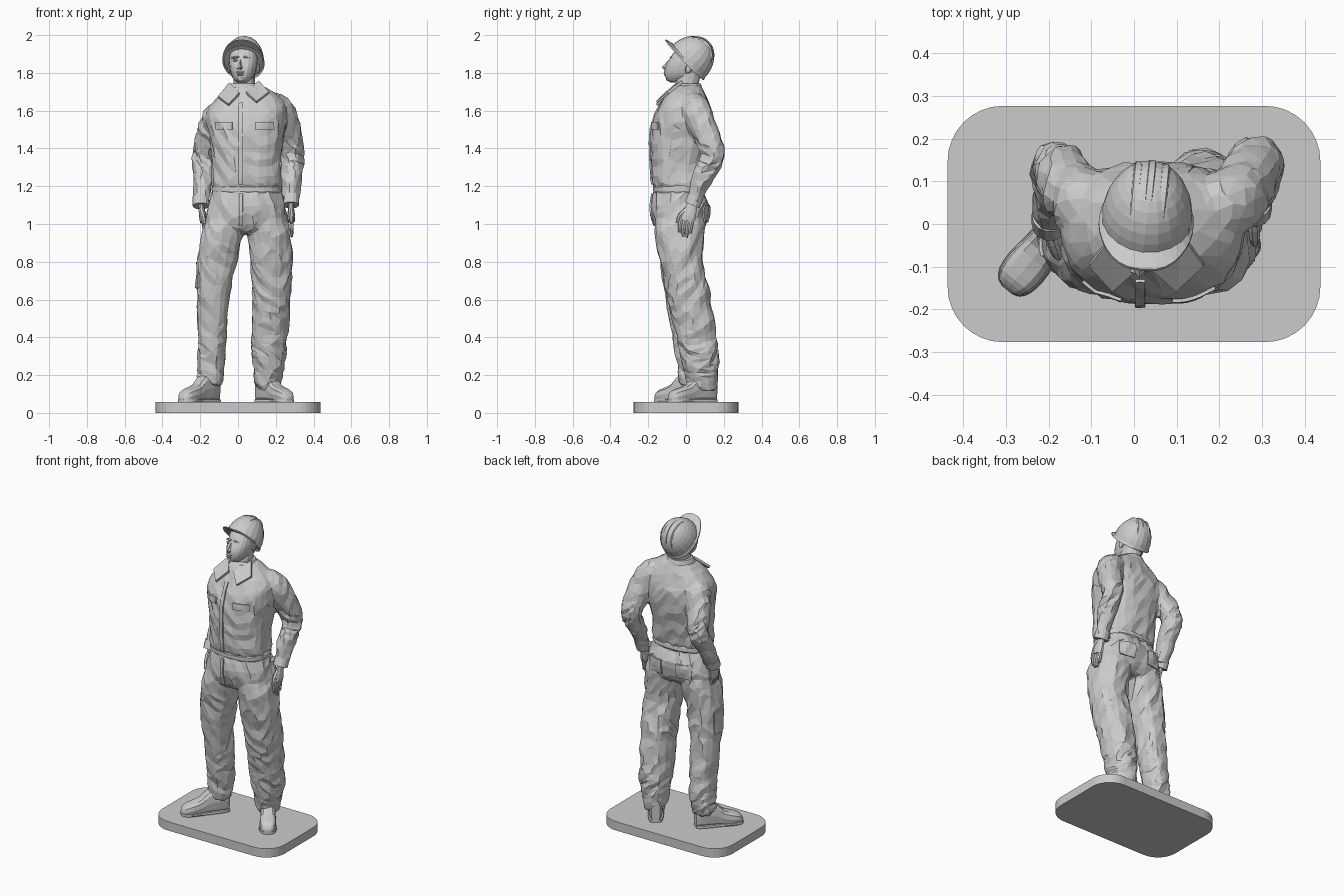
import bpy, bmesh, math
from mathutils import Vector, Euler, noise
from mathutils.bvhtree import BVHTree

if "Cube" in bpy.data.objects:
    bpy.data.objects.remove(bpy.data.objects["Cube"])

TAU = 2 * math.pi


def make(name, verts, faces):
    me = bpy.data.meshes.new(name)
    bm = bmesh.new()
    vs = [bm.verts.new(v) for v in verts]
    for f in faces:
        bm.faces.new([vs[i] for i in f])
    bmesh.ops.recalc_face_normals(bm, faces=bm.faces)
    bm.to_mesh(me)
    bm.free()
    ob = bpy.data.objects.new(name, me)
    bpy.context.collection.objects.link(ob)
    return ob


def loft(name, rings, caps=True):
    n = len(rings[0])
    faces = [(k * n + i, k * n + (i + 1) % n, (k + 1) * n + (i + 1) % n, (k + 1) * n + i)
             for k in range(len(rings) - 1) for i in range(n)]
    if caps:
        faces += [tuple(range(n)), tuple(range((len(rings) - 1) * n, len(rings) * n))]
    return make(name, [v for r in rings for v in r], faces)


def ring(c, u, v, ru, rv, seg, p=2.0):
    out = []
    for i in range(seg):
        ca, sa = math.cos(TAU * i / seg), math.sin(TAU * i / seg)
        out.append(Vector(c) + Vector(u) * math.copysign(abs(ca) ** (2 / p), ca) * ru
                   + Vector(v) * math.copysign(abs(sa) ** (2 / p), sa) * rv)
    return out


def smooth_rows(rows, sub):
    # Catmull-Rom through the given rows
    out = []
    for k in range(len(rows) - 1):
        q = [rows[max(k - 1, 0)], rows[k], rows[k + 1], rows[min(k + 2, len(rows) - 1)]]
        for s in range(sub):
            t = s / sub
            out.append([0.5 * (2 * b + (c - a) * t + (2 * a - 5 * b + 4 * c - d) * t * t
                               + (3 * b - a - 3 * c + d) * t ** 3) for a, b, c, d in zip(*q)])
    return out + [list(rows[-1])]


def body(name, rows, seg=18, p=2.3, sub=3):
    # rows: z, x min, x max, y min, y max
    return loft(name, [ring(((a + b) / 2, (c + d) / 2, z), (1, 0, 0), (0, 1, 0), (b - a) / 2, (d - c) / 2, seg, p)
                       for z, a, b, c, d in smooth_rows(rows, sub)])


def tube(name, pts, seg=12, sub=3, flat=1.0):
    # pts: x, y, z, radius
    rows = smooth_rows(pts, sub)
    rings = []
    for i, r in enumerate(rows):
        t = (Vector(rows[min(i + 1, len(rows) - 1)][:3]) - Vector(rows[max(i - 1, 0)][:3])).normalized()
        u = t.cross(Vector((0, 1, 0))).normalized()
        rings.append(ring(r[:3], u, t.cross(u), r[3] * flat, r[3], seg, 2.1))
    return loft(name, rings)


# Base plate with rounded corners
rr, bx, by = 0.13, 0.437, 0.277
outline = [(sx * (bx - rr) + rr * math.cos(a0 + j * math.pi / 16), sy * (by - rr) + rr * math.sin(a0 + j * math.pi / 16))
           for sx, sy, a0 in ((1, 1, 0), (-1, 1, TAU / 4), (-1, -1, TAU / 2), (1, -1, TAU * .75)) for j in range(9)]
loft("base_plate", [[(x, y, z) for x, y in outline] for z in (0, 0.057)])

# Boots with soles, toes turned out: distance, half width, height
BOOT = [(-.008, .026, .14), (.01, .036, .15), (.06, .043, .155), (.12, .043, .14), (.16, .045, .10),
        (.21, .049, .08), (.25, .044, .066), (.272, .03, .045), (.28, .012, .028)]


def boot(side, heel, toe):
    h = Vector((*heel, 0))
    d = (Vector((*toe, 0)) - h).normalized()
    s = d.cross(Vector((0, 0, 1)))
    for part, grow, p in (("boot", 0, 2.8), ("sole", .003, 6)):
        rows = [(t, w + grow, .018 if grow else hh) for t, w, hh in smooth_rows(BOOT, 2)]
        loft(part + side, [ring(h + d * t + Vector((0, 0, .055 + hh / 2)), s, (0, 0, 1), w, hh / 2, 12, p)
                           for t, w, hh in rows])


boot("_right", (-.118, .06), (-.298, -.155))
boot("_left", (.115, .145), (.262, -.07))

# Coveralls: trouser legs, seat, jacket and sleeves
leg_r = body("leg_right", [
    (.14, -.205, -.09, -.02, .085), (.17, -.22, -.08, -.04, .10), (.26, -.215, -.07, -.05, .115),
    (.4, -.213, -.06, -.075, .105), (.6, -.218, -.047, -.11, .085), (.8, -.217, -.005, -.14, .08),
    (.95, -.195, .03, -.165, .09), (1.06, -.15, .03, -.15, .09)], 16, 2.3, 4)
leg_l = body("leg_left", [
    (.12, .105, .215, .025, .155), (.16, .088, .228, .005, .168), (.26, .075, .25, -.02, .175),
    (.4, .07, .265, -.05, .165), (.6, .075, .28, -.10, .138), (.8, .065, .29, -.14, .09),
    (.95, .05, .283, -.165, .10), (1.06, .04, .245, -.155, .10)], 16, 2.3, 4)
seat = body("seat", [
    (.95, -.06, .14, -.11, .06), (.975, -.155, .24, -.155, .095), (1.02, -.178, .265, -.175, .115),
    (1.1, -.157, .252, -.186, .122), (1.17, -.137, .232, -.172, .09), (1.21, -.128, .224, -.16, .083)], 22, 2.4, 2)
jacket = body("jacket", [
    (1.185, -.13, .225, -.163, .085), (1.22, -.14, .236, -.178, .1), (1.32, -.138, .23, -.184, .115),
    (1.45, -.148, .24, -.188, .142), (1.55, -.17, .26, -.174, .145), (1.62, -.163, .248, -.142, .13),
    (1.68, -.115, .195, -.112, .105), (1.73, -.05, .115, -.075, .08)], 24, 2.5, 3)
for v in jacket.data.vertices:
    v.co.z += .1 * (v.co.x - .035) * min(1, max(0, (v.co.z - 1.45) / .15))
arm_l = tube("sleeve_left", [(.16, .03, 1.625, .075), (.22, .05, 1.605, .079), (.255, .085, 1.53, .073), (.28, .13, 1.42, .067),
                             (.287, .14, 1.35, .063), (.286, .09, 1.25, .056), (.28, .04, 1.12, .042)], 14)
arm_r = tube("sleeve_right", [(-.07, .02, 1.59, .072), (-.116, .045, 1.56, .078), (-.145, .075, 1.5, .072),
                              (-.169, .12, 1.41, .067), (-.181, .127, 1.34, .062), (-.188, .075, 1.25, .055),
                              (-.194, .015, 1.12, .042)], 14)

# Fuse them into one cloth surface
verts, polys = [], []
for ob in (leg_r, leg_l, seat, jacket, arm_l, arm_r):
    o = len(verts)
    verts += [v.co.copy() for v in ob.data.vertices]
    polys += [[o + i for i in f.vertices] for f in ob.data.polygons]
    bpy.data.objects.remove(ob)
suit = make("coveralls", verts, polys)
m = suit.modifiers.new("fuse", "REMESH")
m.mode, m.voxel_size = "VOXEL", .01
m = suit.modifiers.new("soften", "SMOOTH")
m.factor, m.iterations = .5, 3
dg = bpy.context.evaluated_depsgraph_get()
cloth = bpy.data.meshes.new_from_object(suit.evaluated_get(dg))
suit.modifiers.clear()
suit.data = cloth

# Cloth folds: sharp diagonal creases, tighter at ankles and elbows
normals = [v.normal.copy() for v in cloth.vertices]
for v, n in zip(cloth.vertices, normals):
    x, y, z = v.co
    tight = math.exp(-((z - .28) / .12) ** 2) + (math.exp(-((z - 1.35) / .12) ** 2) if x > .24 or x < -.15 else 0)
    a = noise.noise((x * 13 + z * 5, y * 13 - z * 5, z * 6))
    b = noise.noise((x * 9 + 7, y * 9 + z * 8, z * 26 + x * 18))
    amp = .5 if z > 1.6 else 1
    v.co += n * (amp * (.018 * (.22 - abs(a)) + .014 * tight * (.2 - abs(b))) - .001)
tree = BVHTree.FromPolygons([v.co for v in cloth.vertices], [list(f.vertices) for f in cloth.polygons])
m = suit.modifiers.new("facets", "DECIMATE")
m.ratio = 3600 / (2 * len(cloth.polygons))
body("waistband", [(1.165, -.135, .23, -.17, .09), (1.175, -.139, .234, -.175, .097),
                   (1.195, -.139, .234, -.175, .095), (1.205, -.133, .228, -.167, .088)], 22, 2.4, 1)


# Cuffs and hands
def hand(side, x, y, z, lean):
    tube("cuff" + side, [(x, y + .022, z + .05, .043), (x, y, z, .043)], 14, 1)
    tube("palm" + side, [(x, y + .01, z + .03, .026), (x + lean * .2, y - .005, z - .02, .033),
                         (x + lean * .5, y - .02, z - .06, .042), (x + lean * .6, y - .027, z - .085, .038)], 10, 2, .5)
    for i in range(4):
        fy = y - .056 + .019 * i
        drop = (.06, .08, .085, .065)[i]
        tube("finger%d%s" % (i + 1, side), [(x + lean * .55, fy, z - .07, .0125),
             (x + lean * .8, fy - .008, z - .08 - drop * .5, .0115), (x + lean * 1.1, fy - .01, z - .085 - drop, .007)], 7, 2)
    tube("thumb" + side, [(x, y - .025, z - .02, .014), (x + lean * .5, y - .062, z - .055, .013),
                          (x + lean * .8, y - .078, z - .095, .008)], 7, 2)


hand("_left", .28, .032, 1.10, .004)
hand("_right", -.197, .0, 1.095, .025)


# Pocket flaps and plackets, projected onto the cloth
def patch(name, a0, a1, z0, z1, direction, na=6, nz=4):
    d = Vector(direction)
    pts = []
    for j in range(nz + 1):
        for i in range(na + 1):
            a, z = a0 + (a1 - a0) * i / na, z0 + (z1 - z0) * j / nz
            o = (Vector((0, a, z)) if d.x else Vector((a, 0, z))) - d
            pts.append(tree.ray_cast(o, d)[0] - d * .005)
    w = na + 1
    ob = make(name, pts, [(j * w + i, j * w + i + 1, (j + 1) * w + i + 1, (j + 1) * w + i)
                          for j in range(nz) for i in range(na)])
    m = ob.modifiers.new("thickness", "SOLIDIFY")
    m.thickness, m.offset = .008, 0


patch("chest_flap_right", -.12, -.03, 1.50, 1.54, (0, 1, 0))
patch("chest_flap_left", .09, .19, 1.50, 1.54, (0, 1, 0))
patch("front_placket", .003, .026, 1.21, 1.64, (0, 1, 0), 2, 16)
patch("fly_placket", .005, .025, .99, 1.16, (0, 1, 0), 2, 6)
patch("back_pocket_right", -.105, -.01, 1.01, 1.10, (0, -1, 0))
patch("back_pocket_left", .09, .19, 1.01, 1.10, (0, -1, 0))
patch("thigh_pocket", -.075, .02, .66, .8, (1, 0, 0))

# Collar with two points
body("collar", [(1.67, -.06, .13, -.095, .088), (1.72, -.052, .12, -.08, .087), (1.745, -.04, .105, -.055, .078)], 18, 2.1, 2)
for name, pts in (("collar_point_right", [(-.045, -.02, 1.745), (.008, -.105, 1.69), (-.05, -.155, 1.63), (-.105, -.095, 1.672)]),
                  ("collar_point_left", [(.11, -.02, 1.755), (.042, -.105, 1.695), (.098, -.155, 1.645), (.163, -.095, 1.695)])):
    m = make(name, pts, [(0, 1, 2), (0, 2, 3)]).modifiers.new("thickness", "SOLIDIFY")
    m.thickness, m.offset = .014, 0

# Neck and head
body("neck", [(1.66, -.035, .105, -.065, .07), (1.73, -.025, .09, -.06, .065), (1.8, -.025, .09, -.05, .085)], 14, 2.1, 2)
body("head", [(1.748, .0, .045, -.08, -.02), (1.762, -.02, .065, -.101, .03), (1.79, -.035, .087, -.112, .075),
              (1.83, -.045, .1, -.11, .1), (1.87, -.046, .105, -.09, .11), (1.92, -.042, .1, -.055, .11),
              (1.96, .0, .075, -.01, .09)], 20, 2.2, 3)
make("nose", [(.014, -.088, 1.872), (-.007, -.10, 1.822), (.033, -.10, 1.822), (.012, -.128, 1.832), (.012, -.116, 1.816)],
     [(0, 1, 3), (0, 3, 2), (1, 4, 3), (3, 4, 2), (0, 2, 4, 1)])


def blob(name, loc, size, rot=(0, 0, 0)):
    bm = bmesh.new()
    bmesh.ops.create_uvsphere(bm, u_segments=10, v_segments=6, radius=1)
    e = Euler(rot).to_matrix()
    for v in bm.verts:
        v.co = e @ Vector((v.co.x * size[0], v.co.y * size[1], v.co.z * size[2])) + Vector(loc)
    me = bpy.data.meshes.new(name)
    bm.to_mesh(me)
    bm.free()
    bpy.context.collection.objects.link(bpy.data.objects.new(name, me))


blob("upper_lip", (.012, -.110, 1.803), (.023, .008, .006))
blob("lower_lip", (.012, -.110, 1.791), (.020, .008, .006))
blob("chin", (.014, -.095, 1.77), (.022, .012, .014))
for side, s in (("_right", -1), ("_left", 1)):
    blob("brow" + side, (.016 + s * .03, -.073, 1.882), (.024, .010, .006), (0, s * .12, s * .35))
    blob("eye" + side, (.016 + s * .03, -.081, 1.866), (.013, .009, .006), (0, 0, s * .35))
    blob("ear" + side, (.03 + s * .076, .015, 1.825), (.009, .018, .03), (-.4, 0, s * .25))

# Hard hat: dome, brim and crown ribs, tipped back
hat = Euler((math.radians(-46), 0, math.radians(-6))).to_matrix()
place = lambda x, y, z: hat @ Vector((x, y, z)) + Vector((.03, .014, 1.861))
AX, AY, AZ = .107, .122, .147
loft("helmet_dome", [[place(AX * math.cos(e) * math.cos(TAU * i / 20), AY * math.cos(e) * math.sin(TAU * i / 20),
                            AZ * math.sin(e)) for i in range(20)] for e in [k * math.pi / 2 / 8.2 for k in range(9)]])
inner, outer = [], []
for i in range(32):
    ca, sa = math.cos(TAU * i / 32), math.sin(TAU * i / 32)
    f = max(0, -sa)
    inner.append((AX * .97 * ca, AY * .97 * sa))
    outer.append(((AX + .004 + .01 * f) * math.copysign(abs(ca) ** (1 - .2 * f), ca), (AY + .005 + .04 * f ** 1.3) * sa))
loft("helmet_brim", [[place(x, y, z) for x, y in o] for o, z in
                     ((inner, .006), (outer, -.006), (outer, -.012), (inner, -.006), (inner, .006))], False)
for name, x in (("rib_right", -.032), ("rib_middle", 0), ("rib_left", .032)):
    k = math.sqrt(1 - (x / AX) ** 2)
    rings = []
    for j in range(13):
        e = math.radians(40 + 110 * j / 12)
        lift = -.004 + .008 * math.sin(math.pi * j / 12)
        rings.append([place(x + dx, -(AY * k + h) * math.cos(e), (AZ * k + h) * math.sin(e))
                      for dx, h in ((-.012, -.01), (-.007, lift), (.007, lift), (.012, -.01))])
    loft("helmet_" + name, rings)
